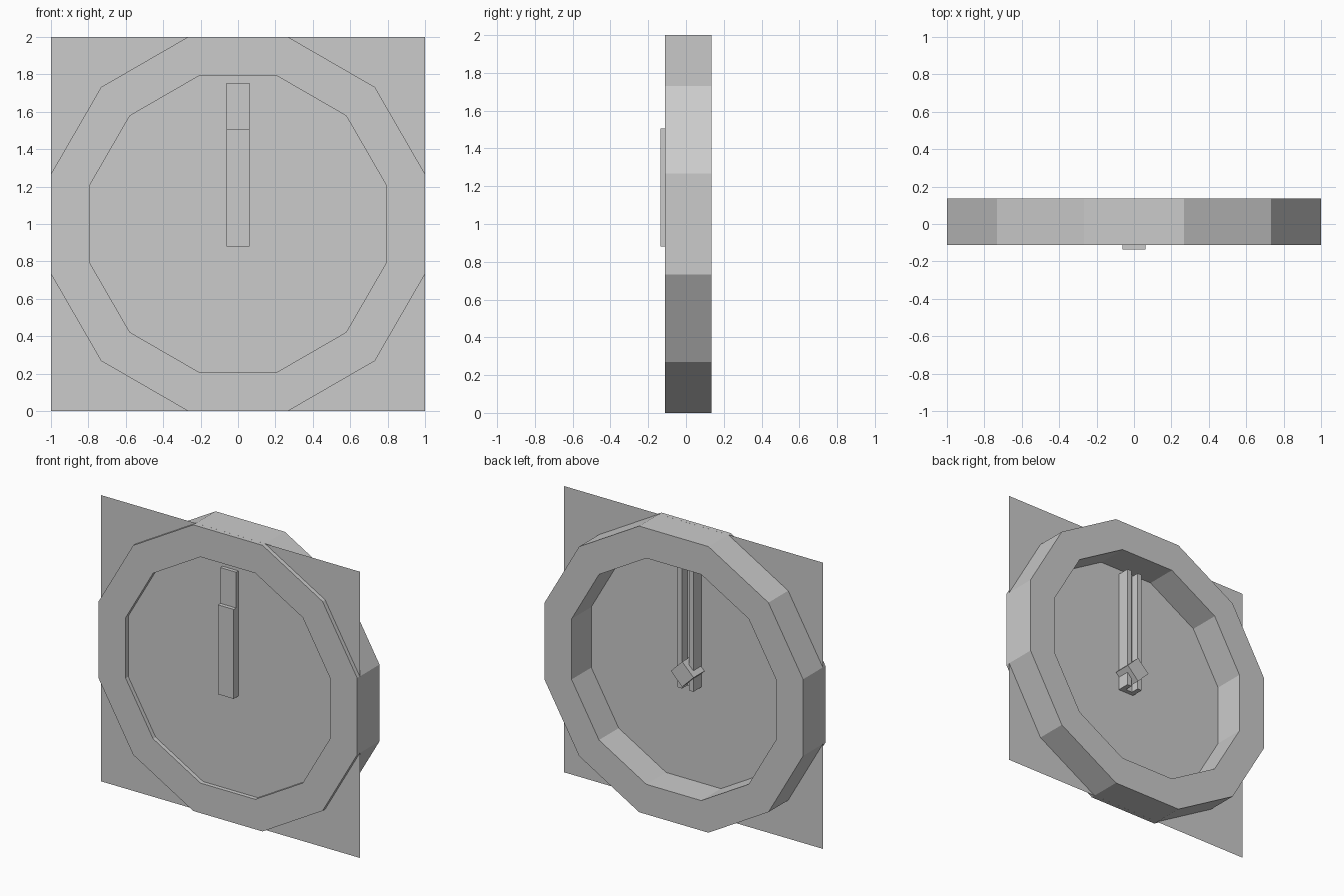
import bpy, math

if "Cube" in bpy.data.objects:
    bpy.data.objects.remove(bpy.data.objects["Cube"])


def make(name, verts, faces):
    mesh = bpy.data.meshes.new(name)
    mesh.from_pydata(verts, [], faces)
    mesh.update()
    obj = bpy.data.objects.new(name, mesh)
    bpy.context.collection.objects.link(obj)
    return obj


def prism_z(name, outline, z0, z1):
    """Extrude a counter-clockwise (x, y) outline upward."""
    n = len(outline)
    verts = [(x, y, z) for z in (z0, z1) for x, y in outline]
    faces = [(i, (i + 1) % n, n + (i + 1) % n, n + i) for i in range(n)]
    faces += [tuple(reversed(range(n))), tuple(range(n, 2 * n))]
    return make(name, verts, faces)


# Twelve-sided case ring: rectangular section swept round the y axis
SIDES = 12
section = [(1.035, -0.112), (1.035, 0.135), (0.818, 0.135), (0.818, -0.112)]
verts, faces = [], []
for i in range(SIDES):
    a = math.radians(15 + 360 * i / SIDES)
    verts += [(r * math.cos(a), y, 1 + r * math.sin(a)) for r, y in section]
    j = (i + 1) % SIDES
    for k in range(4):
        m = (k + 1) % 4
        faces.append((4 * i + k, 4 * i + m, 4 * j + m, 4 * j + k))
make("case_ring", verts, faces)

# Square dial sheet just behind the front of the ring
DIAL_Y = -0.083
make("dial", [(-1, DIAL_Y, 0), (1, DIAL_Y, 0), (1, DIAL_Y, 2), (-1, DIAL_Y, 2)],
     [(0, 1, 2, 3)])

# Long hand: grooved along its back
w, g = 0.061, 0.026
prism_z("minute_hand", [(-w, -0.108), (w, -0.108), (w, 0.006), (g, 0.006),
                        (g, -0.052), (-g, -0.052), (-g, 0.006), (-w, 0.006)],
        0.88, 1.755)

# Short hand lying on the long one
prism_z("hour_hand", [(-w, -0.135), (w, -0.135), (w, -0.108), (-w, -0.108)],
        0.88, 1.505)

# Diamond-shaped spindle behind the dial
bpy.ops.mesh.primitive_cylinder_add(vertices=4, radius=0.088, depth=0.12,
                                    location=(0, -0.018, 1),
                                    rotation=(math.pi / 2, 0, 0))
bpy.context.object.name = "spindle"
